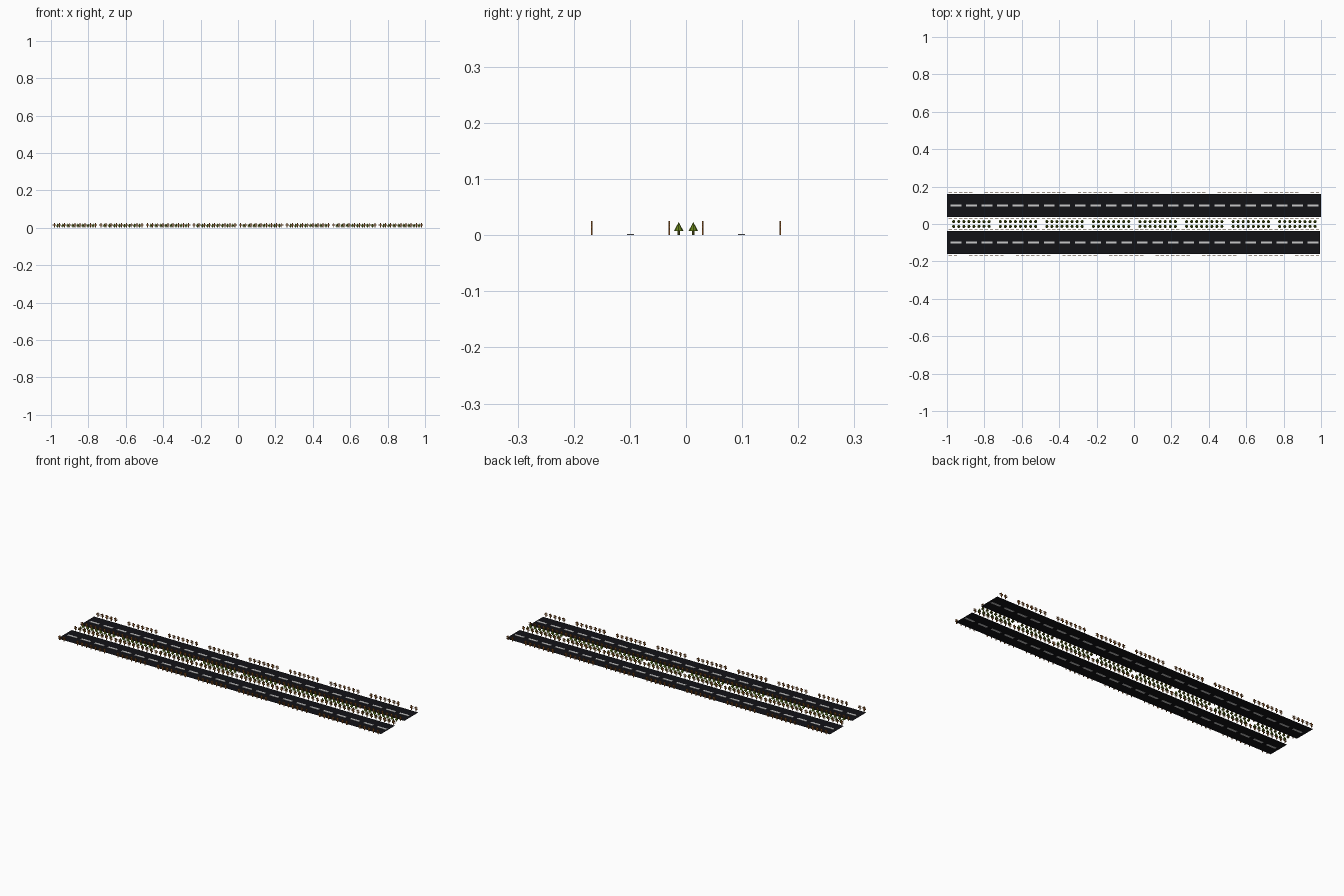
import bpy, bmesh
from mathutils import Matrix

if "Cube" in bpy.data.objects:
    bpy.data.objects.remove(bpy.data.objects["Cube"])

MODULES = 8          # repeated road sections along x
STEP = 0.249


def material(name, rgb):
    m = bpy.data.materials.new(name)
    m.diffuse_color = (*rgb, 1)
    m.use_nodes = True
    m.node_tree.nodes["Principled BSDF"].inputs["Base Color"].default_value = m.diffuse_color
    return m


asphalt = material("asphalt", (0.006, 0.006, 0.008))
paint = material("lane_paint", (0.55, 0.55, 0.55))
wood = material("wood", (0.32, 0.11, 0.02))
leaf = material("leaf", (0.13, 0.22, 0.01))
bark = material("bark", (0.16, 0.15, 0.02))


def box(bm, center, size):
    mat = Matrix.Translation(center) @ Matrix.Diagonal((*size, 1))
    bmesh.ops.create_cube(bm, size=1, matrix=mat)


def cone(bm, center, r1, r2, depth, sides):
    bmesh.ops.create_cone(bm, cap_ends=True, segments=sides, radius1=r1, radius2=r2,
                          depth=depth, matrix=Matrix.Translation(center))


def finish(bm, name, mat, repeat=True):
    me = bpy.data.meshes.new(name)
    bm.to_mesh(me)
    bm.free()
    me.materials.append(mat)
    ob = bpy.data.objects.new(name, me)
    bpy.context.collection.objects.link(ob)
    if repeat:
        arr = ob.modifiers.new("sections", 'ARRAY')
        arr.count = MODULES
        arr.use_relative_offset = False
        arr.use_constant_offset = True
        arr.constant_offset_displace = (STEP, 0, 0)
    return ob


def fence(name, y, slots, pitch, start):
    # each picket is a post crossed by two short rails
    bm = bmesh.new()
    for i in slots:
        x = start + i * pitch
        box(bm, (x, y, 0.0125), (0.005, 0.0025, 0.025))
        for z in (0.011, 0.019):
            box(bm, (x, y, z), (0.018, 0.003, 0.0035))
    finish(bm, name, wood)


for label, s in (("back", 1), ("front", -1)):
    # carriageway sheet
    bm = bmesh.new()
    x1 = 1.0 if s > 0 else 0.994
    bmesh.ops.create_grid(bm, x_segments=1, y_segments=1, size=0.5,
                          matrix=Matrix.Translation(((x1 - 1) / 2, s * 0.0985, 0.0008))
                          @ Matrix.Diagonal((x1 + 1, 0.123, 1, 1)))
    finish(bm, label + "_road", asphalt, False)

    # dashed centre line
    bm = bmesh.new()
    for k in range(3):
        box(bm, (-0.952 + k * STEP / 3, s * 0.0985, 0.0012), (0.057, 0.0125, 0.0024))
    finish(bm, label + "_lane_dashes", paint)

    # outer fence has a gap in every section, inner one is complete
    gap_slots = (0, 1, 2, 3, 4, 7, 8) if s > 0 else (0, 1, 4, 5, 6, 7, 8)
    fence(label + "_outer_fence", s * 0.168, gap_slots, 0.0275, -0.982)
    fence(label + "_inner_fence", s * 0.030, range(9), 0.0275, -0.982)

    # row of small trees on the median
    trunks, crowns = bmesh.new(), bmesh.new()
    for i in range(8):
        x = -0.964 + i * 0.027
        cone(trunks, (x, s * 0.013, 0.004), 0.0025, 0.0025, 0.008, 8)
        cone(crowns, (x, s * 0.013, 0.0155), 0.0085, 0.0, 0.016, 8)
    finish(trunks, label + "_tree_trunks", bark)
    finish(crowns, label + "_tree_crowns", leaf)
